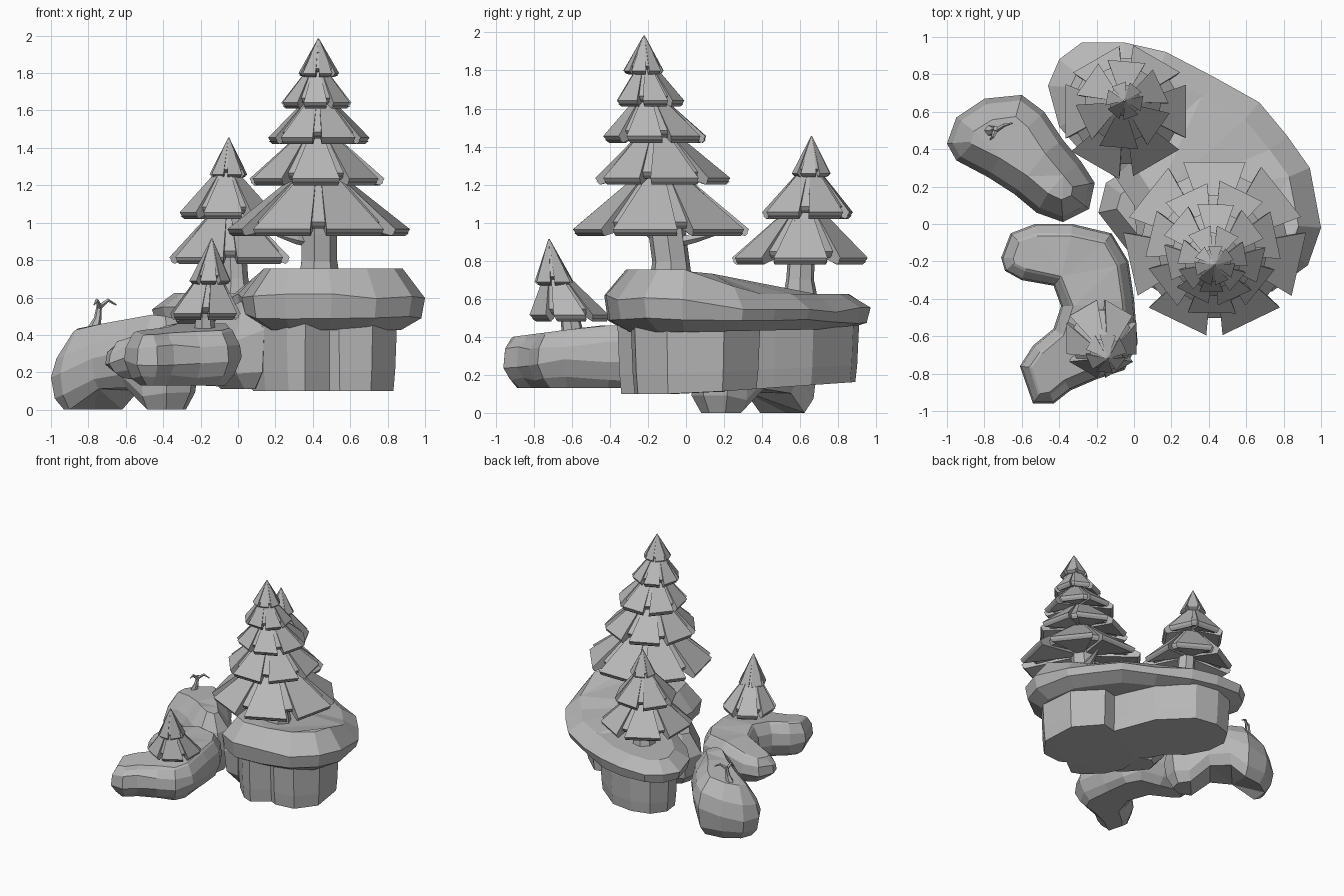
import bpy, bmesh, math, random
from mathutils import Vector

random.seed(4)
stone = bpy.data.materials.new("plain grey")
stone.diffuse_color = (0.48, 0.48, 0.48, 1)


def finish(name, bm):
    bmesh.ops.recalc_face_normals(bm, faces=bm.faces)
    me = bpy.data.meshes.new(name)
    bm.to_mesh(me)
    bm.free()
    me.materials.append(stone)
    ob = bpy.data.objects.new(name, me)
    bpy.context.collection.objects.link(ob)
    return ob


def skin(bm, rings):
    """Bridge rings of points and close both ends."""
    vs = [[bm.verts.new(p) for p in r] for r in rings]
    n = len(vs[0])
    for a, b in zip(vs, vs[1:]):
        for i in range(n):
            j = (i + 1) % n
            bm.faces.new((a[i], a[j], b[j], b[i]))
    bm.faces.new(vs[0])
    bm.faces.new(vs[-1])


def rock(name, outline, levels, low, high, jitter=0.015):
    """Outline is clockwise; levels are (inset, height fraction)."""
    pts = [Vector(p) for p in outline]
    n = len(pts)
    rings = []
    for inset, t in levels:
        ring = []
        for i, p in enumerate(pts):
            a = (p - pts[i - 1]).normalized()
            b = (pts[(i + 1) % n] - p).normalized()
            d = (a + b).normalized()
            q = p + Vector((d.y, -d.x)) * inset
            z0, z1 = low(q.x, q.y), high(q.x, q.y)
            z = z0 + (z1 - z0) * t
            if 0 < t < 1:
                z += random.uniform(-jitter, jitter)
            ring.append((q.x, q.y, z))
        rings.append(ring)
    bm = bmesh.new()
    skin(bm, rings)
    bmesh.ops.triangulate(bm, faces=[f for f in bm.faces if len(f.verts) > 4])
    return finish(name, bm)


def clamp(v):
    return max(0.0, min(1.0, v))


# large plateau: overhanging cap, higher at the front
def plateau_top(x, y):
    return 0.755 - 0.13 * clamp((y - 0.1) / 0.22)


rock("plateau_cap",
     [(-0.46, 0.74), (-0.40, 0.88), (-0.28, 0.97), (-0.05, 0.97), (0.17, 0.92), (0.42, 0.79),
      (0.67, 0.65), (0.82, 0.47), (0.94, 0.30), (1.0, -0.02), (0.93, -0.22), (0.74, -0.36),
      (0.5, -0.42), (0.25, -0.43), (0.08, -0.33), (0.02, -0.12), (0.0, 0.1), (-0.1, 0.25),
      (-0.26, 0.36), (-0.4, 0.52)],
     [(0.13, 0), (0.02, 0.22), (0, 0.55), (0.12, 1)],
     lambda x, y: 0.425 + 0.02 * clamp(y), plateau_top)

# two-lobed block under the plateau
rock("plateau_base",
     [(-0.34, 0.72), (-0.26, 0.86), (-0.1, 0.91), (0.1, 0.88), (0.35, 0.67), (0.45, 0.47),
      (0.5, 0.36), (0.62, 0.39), (0.82, 0.2), (0.85, -0.1), (0.72, -0.27), (0.54, -0.29),
      (0.49, -0.26), (0.36, -0.36), (0.26, -0.32), (0.13, -0.19), (0.06, -0.05),
      (0.06, 0.12), (-0.06, 0.3), (-0.2, 0.4), (-0.31, 0.56)],
     [(0.02, 0), (0.01, 0.3), (0, 1)],
     lambda x, y: 0.10 + 0.07 * clamp(y), lambda x, y: 0.46, 0.0)

# small rock wedged against the inner side
rock("inner_rock",
     [(-0.19, 0.06), (-0.15, 0.22), (-0.02, 0.3), (0.16, 0.24), (0.2, 0.0), (0.14, -0.2), (-0.02, -0.16)],
     [(0.1, 0), (0.02, 0.2), (0, 0.6), (0.1, 1)],
     lambda x, y: 0.11, lambda x, y: 0.52 + 0.5 * clamp(x + 0.1))

# crescent rock at the front left; its rear lobe slopes down


def lobe(x, y):
    return clamp(-x - 0.35) * clamp((y + 0.45) * 6)


rock("front_rock",
     [(-0.71, -0.18), (-0.66, -0.05), (-0.53, 0.0), (-0.33, 0.0), (-0.12, -0.05), (-0.03, -0.2),
      (0.0, -0.4), (0.02, -0.64), (-0.05, -0.78), (-0.2, -0.83), (-0.34, -0.89), (-0.43, -0.96),
      (-0.54, -0.96), (-0.61, -0.76), (-0.54, -0.65), (-0.43, -0.56), (-0.39, -0.44),
      (-0.43, -0.33), (-0.6, -0.3), (-0.69, -0.25)],
     [(0.09, 0), (0.04, 0.15), (0, 0.45), (0.01, 0.75), (0.05, 0.93), (0.065, 1)],
     lambda x, y: 0.13 + 0.15 * lobe(x, y),
     lambda x, y: 0.46 - 0.13 * clamp(-y - 0.45) - 0.32 * lobe(x, y))


# arched rock at the back left, standing on two feet
def arch(x, y):
    s = ((x + 0.61) * 0.72 - (y - 0.32) * 0.69) / 0.2
    return 0.14 * max(0, 1 - s * s)


def arch_top(x, y):
    return 0.51 - 0.18 * clamp(-x - 0.45) - 0.5 * clamp(-x - 0.85) - 0.3 * clamp(x + 0.42)


rock("arched_rock",
     [(-1.0, 0.43), (-0.95, 0.57), (-0.8, 0.67), (-0.6, 0.69), (-0.48, 0.6), (-0.38, 0.45),
      (-0.28, 0.33), (-0.21, 0.22), (-0.24, 0.08), (-0.38, 0.01), (-0.52, 0.06), (-0.64, 0.16),
      (-0.78, 0.25), (-0.95, 0.34)],
     [(0.07, 0), (0.02, 0.17), (0, 0.5), (0.03, 0.75), (0.12, 1)],
     arch, arch_top)


# a tier is a ring of wide sloping plates with narrow recessed plates between
def add_tier(bm, cx, cy, zt, zb, rt, r, lean, n, rot):
    rim = 0.035 * min(1, r / 0.2)
    for i in range(2 * n):
        recessed = i % 2
        R = r * (0.84 if recessed else random.uniform(1.0, 1.06))
        half = math.pi / n * (0.4 if recessed else 0.8)
        mid = rot + math.pi * (i + 1) / n
        zo = zb + rim + (zt - zb) * (0.12 if recessed else 0)

        def p(rad, a, z):
            f = (z - zb) / (zt - zb)
            return (cx + lean[0] * f + rad * math.cos(a), cy + lean[1] * f + rad * math.sin(a), z)
        prof = [(rt, zt), (R, zo), (R - 0.012, zo - rim * 0.5), (R - 0.006, zo - rim * 0.55),
                (R - 0.025, zo - rim), (0.02, zo + (zt - zo) * 0.22)]
        skin(bm, [[p(a, mid + s * half, z) for a, z in prof] for s in (-1, 1)])


def add_tube(bm, path, n=7):
    """Tapered tube through (x, y, z, radius) points."""
    rings = []
    for i, q in enumerate(path):
        a, b = path[max(i - 1, 0)], path[min(i + 1, len(path) - 1)]
        rot = Vector((0, 0, 1)).rotation_difference(Vector(b[:3]) - Vector(a[:3]))
        rings.append([Vector(q[:3]) + rot @ Vector((q[3] * math.cos(t * 2 * math.pi / n),
                     q[3] * math.sin(t * 2 * math.pi / n), 0)) for t in range(n)])
    skin(bm, rings)


def tree(name, trunk, tiers, n, stubs=()):
    bm = bmesh.new()
    for i, t in enumerate(tiers):
        add_tier(bm, *t, n, math.radians(-90 + i * 25))
    finish(name + "_foliage", bm)
    bm = bmesh.new()
    add_tube(bm, trunk)
    for s in stubs:
        add_tube(bm, s, 5)
    finish(name + "_trunk", bm)


# large tree
tree("large_tree",
     [(0.43, -0.08, 0.70, 0.115), (0.43, -0.08, 0.80, 0.1), (0.43, -0.1, 0.95, 0.1),
      (0.43, -0.12, 1.1, 0.09), (0.43, -0.2, 1.8, 0.03)],
     [(0.43, -0.11, 1.25, 0.93, 0.13, 0.47, (0, -0.02)), (0.42, -0.13, 1.46, 1.20, 0.11, 0.35, (0, -0.02)),
      (0.43, -0.15, 1.66, 1.42, 0.07, 0.27, (0, -0.04)), (0.42, -0.19, 1.82, 1.61, 0.05, 0.18, (0, -0.02)),
      (0.43, -0.22, 1.985, 1.78, 0.003, 0.106, (0, 0))], 7,
     [[(0.38, -0.1, 0.9, 0.03), (0.31, -0.15, 0.91, 0.025), (0.21, -0.2, 0.935, 0.01)],
      [(0.46, -0.04, 0.9, 0.03), (0.47, 0.05, 0.92, 0.025), (0.5, 0.15, 0.94, 0.01)]])

# middle tree at the back
tree("middle_tree",
     [(-0.02, 0.6, 0.58, 0.1), (-0.02, 0.6, 0.70, 0.075), (-0.03, 0.61, 0.9, 0.07), (-0.05, 0.65, 1.3, 0.03)],
     [(-0.04, 0.6, 1.06, 0.78, 0.1, 0.345, (-0.01, 0.02)), (-0.06, 0.64, 1.27, 1.02, 0.06, 0.245, (0, 0.01)),
      (-0.05, 0.66, 1.455, 1.24, 0.003, 0.1, (0, 0))], 6)

# little tree on the front rock
tree("little_tree",
     [(-0.18, -0.59, 0.38, 0.065), (-0.18, -0.61, 0.5, 0.05), (-0.16, -0.67, 0.7, 0.03)],
     [(-0.18, -0.6, 0.74, 0.48, 0.05, 0.2, (0.03, -0.09)),
      (-0.15, -0.69, 0.915, 0.67, 0.003, 0.106, (0.01, -0.03))], 6)


# bare forked twig
def twig(name, x, y, z):
    bm = bmesh.new()
    add_tube(bm, [(x, y, z, 0.035), (x + 0.02, y, z + 0.06, 0.02), (x + 0.03, y + 0.01, z + 0.14, 0.013)], 6)
    for dx, dy in ((0.09, 0.04), (-0.03, -0.05)):
        add_tube(bm, [(x + 0.03, y, z + 0.12, 0.014), (x + 0.03 + dx * 0.5, y + dy * 0.7, z + 0.155, 0.01),
                      (x + 0.03 + dx, y + dy, z + 0.13, 0.004)], 5)
    finish(name, bm)


twig("dry_twig", -0.77, 0.5, 0.43)
